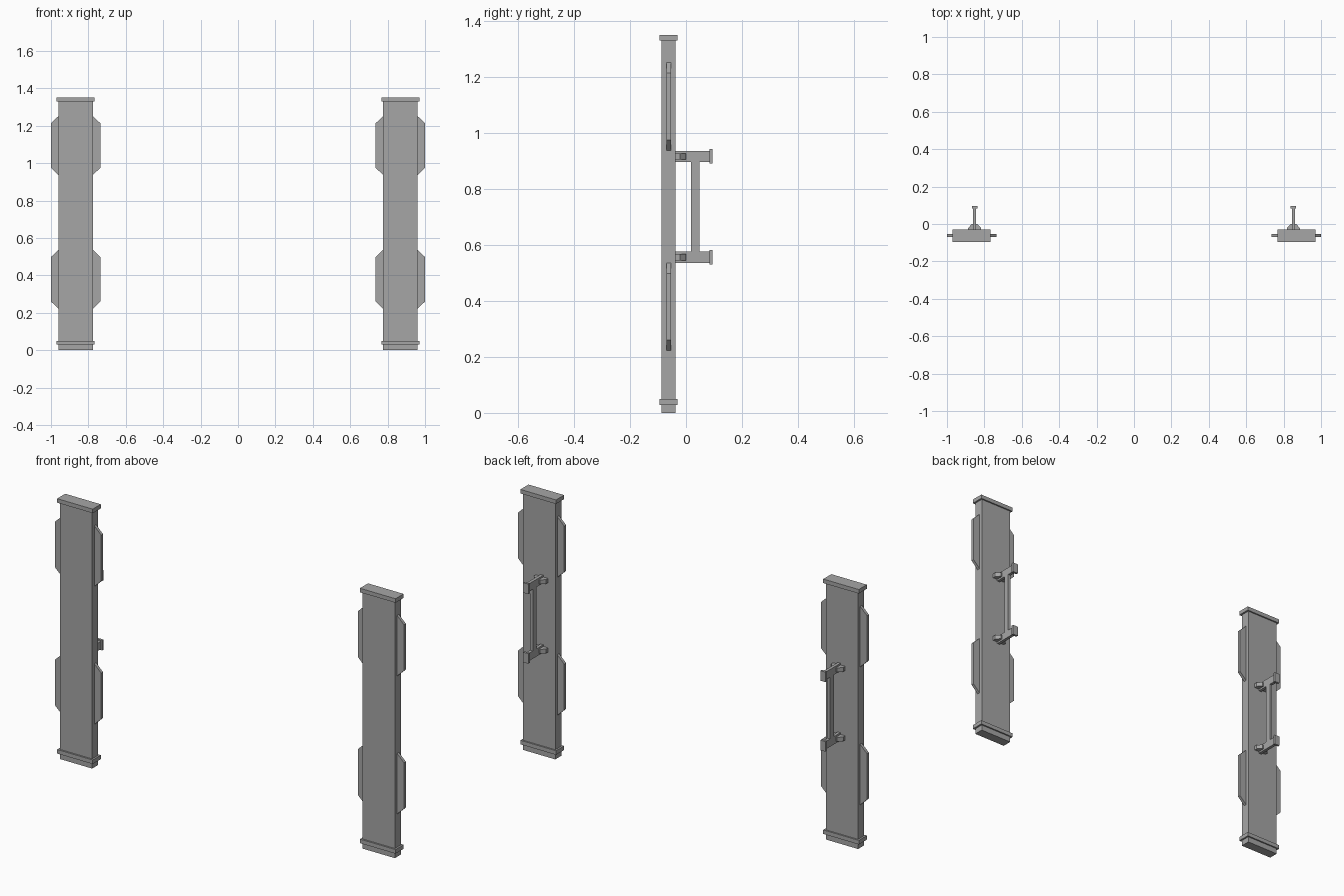
import bpy
import bmesh

old = bpy.data.objects.get("Cube")
if old:
    bpy.data.objects.remove(old, do_unlink=True)

grey = bpy.data.materials.new("plain grey")
grey.use_nodes = True
colour = (0.38, 0.38, 0.38, 1)
grey.diffuse_color = colour
grey.node_tree.nodes["Principled BSDF"].inputs["Base Color"].default_value = colour

PANEL_X, HANDLE_X = 0.868, 0.852
BODY_HALF = 0.0925


def finish(name, bm):
    bmesh.ops.recalc_face_normals(bm, faces=bm.faces)
    mesh = bpy.data.meshes.new(name)
    bm.to_mesh(mesh)
    bm.free()
    mesh.materials.append(grey)
    obj = bpy.data.objects.new(name, mesh)
    bpy.context.collection.objects.link(obj)


def box(name, x, half_width, y0, y1, z0, z1):
    prism(name, [(x - half_width, y0), (x + half_width, y0),
                 (x + half_width, y1), (x - half_width, y1)], "z", z0, z1)


def prism(name, outline, axis, low, high):
    """Extrude an outline in the xy plane along z, or in the xz plane along y."""
    bm = bmesh.new()
    place = (lambda a, b: (a, b, low)) if axis == "z" else (lambda a, b: (a, low, b))
    face = bm.faces.new([bm.verts.new(place(a, b)) for a, b in outline])
    out = bmesh.ops.extrude_face_region(bm, geom=[face])
    step = (0, 0, high - low) if axis == "z" else (0, high - low, 0)
    verts = [v for v in out["geom"] if isinstance(v, bmesh.types.BMVert)]
    bmesh.ops.translate(bm, verts=verts, vec=step)
    finish(name, bm)


for side, s in (("left", 1), ("right", -1)):
    x = s * PANEL_X

    # Panel with top cap and bottom band
    box(f"{side}_panel", x, BODY_HALF, -0.087, -0.037, 0, 1.34)
    box(f"{side}_top_cap", x, 0.102, -0.0955, -0.0295, 1.329, 1.35)
    box(f"{side}_bottom_band", x, 0.102, -0.0955, -0.0295, 0.029, 0.05)

    # Chamfered fins on both edges
    for level, z0 in (("lower", 0.222), ("upper", 0.937)):
        z1 = z0 + 0.314
        for edge, e in (("outer", s), ("inner", -s)):
            root, tip = x + e * (BODY_HALF - 0.01), x + e * 0.132
            base = x + e * BODY_HALF
            prism(f"{side}_{level}_{edge}_fin",
                  [(root, z0), (base, z0), (tip, z0 + 0.038),
                   (tip, z1 - 0.038), (base, z1), (root, z1)],
                  "y", -0.069, -0.054)

    # Back handle: grip bar, two arms, end plates and tapered feet
    h = s * HANDLE_X
    box(f"{side}_grip_bar", h, 0.008, 0.018, 0.048, 0.555, 0.915)
    for level, z in (("lower", 0.556), ("upper", 0.916)):
        box(f"{side}_{level}_arm", h, 0.008, -0.04, 0.09, z - 0.02, z + 0.02)
        box(f"{side}_{level}_end_plate", h, 0.015, 0.084, 0.0955, z - 0.026, z + 0.026)
        prism(f"{side}_{level}_foot",
              [(h - 0.035, -0.04), (h + 0.035, -0.04), (h + 0.035, -0.022),
               (h + 0.015, 0), (h - 0.015, 0), (h - 0.035, -0.022)],
              "z", z - 0.011, z + 0.011)
